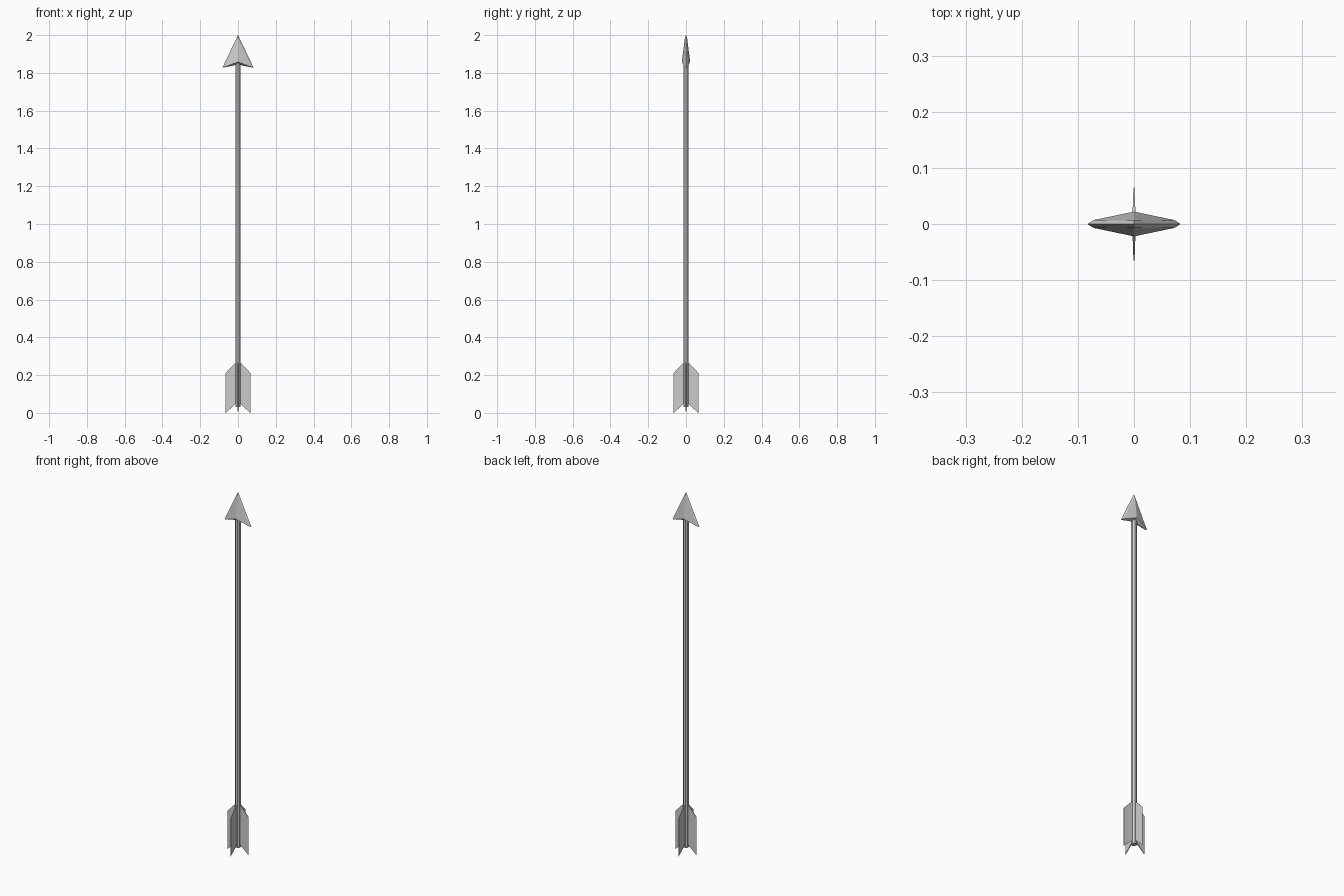
import bpy, bmesh
from math import pi
from mathutils import Matrix

if "Cube" in bpy.data.objects:
    bpy.data.objects.remove(bpy.data.objects["Cube"])


def make_object(name, bm):
    bmesh.ops.recalc_face_normals(bm, faces=bm.faces)
    mesh = bpy.data.meshes.new(name)
    bm.to_mesh(mesh)
    bm.free()
    obj = bpy.data.objects.new(name, mesh)
    bpy.context.collection.objects.link(obj)
    return obj


# Octagonal shaft
bm = bmesh.new()
z0, z1 = 0.03, 1.875
bmesh.ops.create_cone(bm, cap_ends=True, segments=8, radius1=0.0145,
                      radius2=0.0145, depth=z1 - z0)
bmesh.ops.transform(bm, verts=bm.verts, matrix=Matrix.Translation((0, 0, (z0 + z1) / 2))
                    @ Matrix.Rotation(pi / 8, 4, 'Z'))
make_object("shaft", bm)

# Barbed arrowhead: one quarter, mirrored in x and y
bm = bmesh.new()
for sx in (1, -1):
    for sy in (1, -1):
        def v(x, y, z):
            return bm.verts.new((x * sx, y * sy, z))
        tip = v(0, 0, 2.0)
        apex = v(0, 0.006, 1.985)
        ridge = v(0, 0.022, 1.858)
        bevel = v(0.072, 0.007, 1.831)
        barb = v(0.083, 0, 1.827)
        notch = v(0, 0, 1.844)
        bm.faces.new((apex, ridge, bevel))
        bm.faces.new((tip, apex, bevel))
        bm.faces.new((tip, bevel, barb))
        bm.faces.new((ridge, notch, bevel))
        bm.faces.new((notch, barb, bevel))
bmesh.ops.remove_doubles(bm, verts=bm.verts, dist=1e-5)
make_object("arrowhead", bm)

# Four thin fletching vanes, tapering in thickness outward
profile = [(0.008, 0.052), (0.065, 0.0), (0.065, 0.212), (0.008, 0.272)]
for i in range(4):
    bm = bmesh.new()
    sides = []
    for s in (1, -1):
        sides.append([bm.verts.new((x, s * (0.003 if x < 0.03 else 0.001), z))
                      for x, z in profile])
    bm.faces.new(sides[0])
    bm.faces.new(sides[1][::-1])
    for a in range(4):
        b = (a + 1) % 4
        bm.faces.new((sides[0][a], sides[1][a], sides[1][b], sides[0][b]))
    bmesh.ops.rotate(bm, verts=bm.verts, cent=(0, 0, 0),
                     matrix=Matrix.Rotation(i * pi / 2, 3, 'Z'))
    make_object(f"fletching_vane_{i + 1}", bm)
